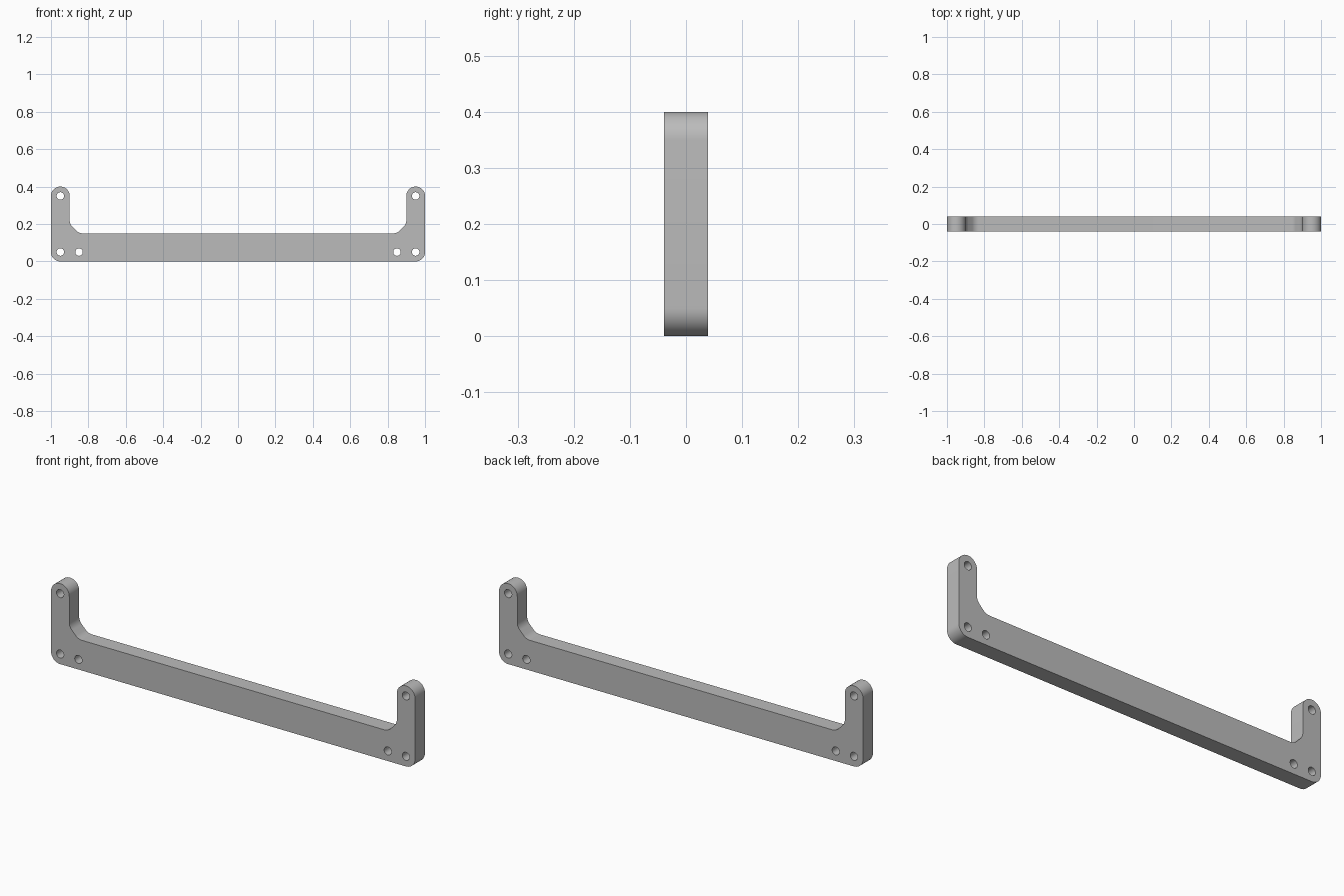
import bpy, bmesh, math
from mathutils import Vector

HALF_DEPTH = 0.0388
ROUND = 0.05

cube = bpy.data.objects.get("Cube")
if cube:
    bpy.data.objects.remove(cube, do_unlink=True)


def fillet(prev, corner, nxt, radius, steps):
    """Points of an arc that rounds one corner of an outline."""
    a, b = (prev - corner).normalized(), (nxt - corner).normalized()
    half = a.angle(b) / 2
    centre = corner + (a + b).normalized() * radius / math.sin(half)
    start = corner + a * radius / math.tan(half) - centre
    end = corner + b * radius / math.tan(half) - centre
    sweep = start.angle(end)
    return [centre + (start * math.sin((1 - t) * sweep) + end * math.sin(t * sweep)) / math.sin(sweep)
            for t in (i / steps for i in range(steps + 1))]


def circle(x, z, radius, steps=32):
    return [Vector((x + radius * math.cos(k * math.tau / steps), 0,
                    z + radius * math.sin(k * math.tau / steps))) for k in range(steps)]


def add_loop(bm, points):
    verts = [bm.verts.new((p.x, -HALF_DEPTH, p.z)) for p in points]
    return [bm.edges.new((v, verts[i - 1])) for i, v in enumerate(verts)]


# Outline: left half from the base up round the arm, then mirrored
half = [(1, 0), (1, 0.4), (0.9, 0.4), (0.9, 0.2), (0.85, 0.15)]
corners = [Vector((x, 0, z)) for x, z in half]
corners += [Vector((-x, 0, z)) for x, z in reversed(half)]
outline = []
for i, c in enumerate(corners):
    nxt = corners[(i + 1) % len(corners)]
    outline += fillet(corners[i - 1], c, nxt, ROUND, 12)

# Bracket plate with screw holes through each end
bm = bmesh.new()
edges = add_loop(bm, outline)
for side in (-1, 1):
    for x, z in ((0.95, 0.35), (0.95, 0.05), (0.85, 0.05)):
        edges += add_loop(bm, circle(side * x, z, 0.02))
bmesh.ops.remove_doubles(bm, verts=bm.verts[:], dist=0.0001)
bmesh.ops.triangle_fill(bm, edges=bm.edges[:], use_beauty=True, normal=(0, -1, 0))
extruded = bmesh.ops.extrude_face_region(bm, geom=bm.faces[:], use_keep_orig=True)
top = [v for v in extruded["geom"] if isinstance(v, bmesh.types.BMVert)]
bmesh.ops.translate(bm, verts=top, vec=(0, 2 * HALF_DEPTH, 0))
bmesh.ops.recalc_face_normals(bm, faces=bm.faces[:])
mesh = bpy.data.meshes.new("bracket")
bm.to_mesh(mesh)
bm.free()
bracket = bpy.data.objects.new("bracket", mesh)
bpy.context.collection.objects.link(bracket)

# Plain grey finish
grey = bpy.data.materials.new("grey")
grey.use_nodes = True
colour = (0.5, 0.5, 0.5, 1)
grey.diffuse_color = colour
grey.node_tree.nodes["Principled BSDF"].inputs["Base Color"].default_value = colour
mesh.materials.append(grey)

bpy.ops.object.select_all(action="DESELECT")
bracket.select_set(True)
bpy.context.view_layer.objects.active = bracket
bpy.ops.object.shade_smooth_by_angle(angle=math.radians(30))
